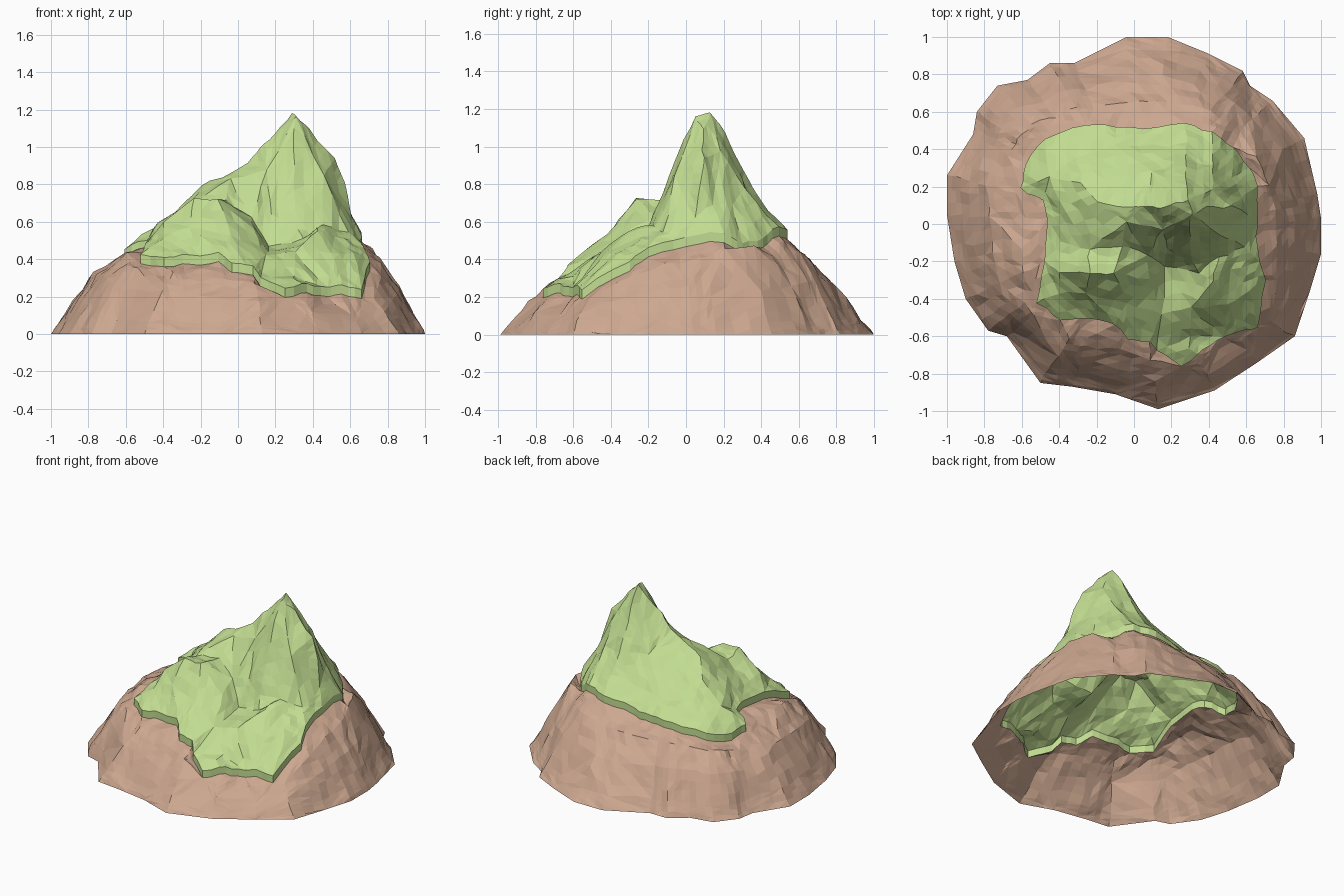
import bpy
import bmesh
import math
from mathutils import Vector, noise
from mathutils.geometry import delaunay_2d_cdt

cube = bpy.data.objects.get("Cube")
if cube:
    bpy.data.objects.remove(cube, do_unlink=True)

LIP = 0.05        # thickness of the grass edge
ROUGH = 0.017     # strength of the rock noise


def make_material(name, rgb):
    mat = bpy.data.materials.new(name)
    mat.use_nodes = True
    colour = (*rgb, 1.0)
    mat.diffuse_color = colour
    shader = mat.node_tree.nodes["Principled BSDF"]
    shader.inputs["Base Color"].default_value = colour
    shader.inputs["Roughness"].default_value = 0.9
    return mat


def points(rows):
    """Turn (x, y, z) rows in hundredths into vectors."""
    return [Vector(row) / 100 for row in rows]


def inside(p, loop):
    """Even-odd test of a point against a closed outline, seen from above."""
    result = False
    for a, b in zip(loop, loop[1:] + loop[:1]):
        if (a.y > p.y) != (b.y > p.y):
            if p.x < a.x + (p.y - a.y) * (b.x - a.x) / (b.y - a.y):
                result = not result
    return result


def rocky_sheet(name, loops, inner, keep, mat, lip=False):
    """Triangulate points between outlines, refine and roughen the surface."""
    pts, edges = [], []
    for loop in loops:
        start, count = len(pts), len(loop)
        edges += [(start + i, start + (i + 1) % count) for i in range(count)]
        pts += loop
    pts = pts + inner
    cdt = delaunay_2d_cdt([p.to_2d() for p in pts], edges, [], 0, 1e-5)
    bm = bmesh.new()
    verts = []
    for co, source in zip(cdt[0], cdt[3]):
        z = pts[source[0]].z if source else 0.4
        verts.append(bm.verts.new((co.x, co.y, z)))
    for face in cdt[2]:
        centre = sum((verts[i].co for i in face), Vector()) / len(face)
        if keep(centre):
            bm.faces.new([verts[i] for i in face])
    bmesh.ops.delete(bm, geom=[v for v in bm.verts if not v.link_faces],
                     context='VERTS')
    bmesh.ops.subdivide_edges(bm, edges=bm.edges[:], cuts=2, use_grid_fill=True)
    bmesh.ops.triangulate(bm, faces=bm.faces[:])

    # The noise depends on x and y only, so neighbouring sheets stay joined
    for v in bm.verts:
        if v.co.z > 0.001:
            spot = Vector((v.co.x, v.co.y, 0)) * 15
            v.co += noise.noise_vector(spot) * ROUGH

    # Vertical edge hanging from the rim of the sheet
    if lip:
        rim = [e for e in bm.edges if e.is_boundary]
        low = {}
        for e in rim:
            for v in e.verts:
                if v not in low:
                    low[v] = bm.verts.new(v.co - Vector((0, 0, LIP)))
        for e in rim:
            corner = e.link_loops[0]
            a, b = corner.vert, corner.link_loop_next.vert
            bm.faces.new((b, a, low[a], low[b]))

    mesh = bpy.data.meshes.new(name)
    bm.to_mesh(mesh)
    bm.free()
    mesh.materials.append(mat)
    obj = bpy.data.objects.new(name, mesh)
    bpy.context.collection.objects.link(obj)
    return obj


grass = make_material("light grass green", (0.54, 0.72, 0.285))
earth = make_material("dusty brown", (0.61, 0.39, 0.28))

# Outline of the mountain foot
foot = points([(x, y, 0) for x, y in (
    (-4, 100), (18, 100), (40, 91), (58, 82), (62, 74), (74, 66), (91, 46),
    (98, 16), (100, 3), (100, -16), (94, -36), (86, -60), (66, -74),
    (43, -89), (13, -99), (-10, -91), (-33, -87), (-50, -85), (-68, -60),
    (-78, -57), (-90, -40), (-96, -20), (-100, 5), (-100, 26), (-86, 48),
    (-84, 60), (-73, 74), (-57, 77), (-45, 86), (-32, 86))])

# Line where the grass meets the earth
grass_line = points([
    (-61, 19, 41), (-59, 32, 38), (-48, 46, 41), (-26, 54, 45), (-10, 52, 45),
    (5, 51, 47), (27, 54, 51), (42, 49, 52), (53, 41, 46), (62, 30, 44),
    (66, 20, 50), (66, 0, 47), (67, -20, 42), (71, -30, 34), (66, -55, 20),
    (55, -58, 21), (48, -61, 19), (37, -67, 22), (26, -76, 20), (12, -68, 25),
    (8, -63, 32), (-3, -62, 33), (-10, -53, 38), (-25, -50, 37),
    (-39, -52, 36), (-52, -42, 38), (-47, -20, 45), (-46, 2, 47),
    (-49, 13, 45)])

# Main summit with its steep front wall
summit = points([
    (29, 13, 118), (31, 5, 117), (38, 9, 109), (52, 9, 93), (57, 8, 80),
    (61, 4, 62), (20, 10, 107), (12, 9, 99), (6, 9, 91), (30, -4, 97),
    (30, -12, 77), (31, -20, 58), (46, -5, 85), (46, -17, 59), (16, -3, 88),
    (17, -13, 64), (28, 20, 107), (28, 28, 92), (42, 18, 98)])

# Hollow below the wall and the shelf in front of it
hollow = points([
    (17, -22, 47), (35, -26, 51), (42, -31, 55), (52, -25, 52), (59, -13, 54),
    (30, -45, 44), (50, -43, 43), (30, -60, 32), (15, -48, 42), (62, -35, 43),
    (55, -50, 33), (8, -29, 56), (7, -16, 63)])

# Lower shoulder on the other side, with a dip behind its crest
shoulder = points([
    (-10, -26, 72), (-24, -27, 73), (-40, -26, 60), (-25, -37, 57),
    (-41, -37, 52), (-4, -43, 53), (-24, -13, 69), (-40, -10, 56),
    (-7, -12, 72), (-4, 1, 83), (-3, 9, 87), (-36, 6, 63), (-20, 11, 79)])

# Slope behind the summit
back_slope = points([
    (-46, 25, 57), (-31, 36, 60), (-28, 22, 69), (-10, 25, 74), (-10, 42, 59),
    (10, 28, 80), (10, 42, 62), (28, 35, 78), (29, 43, 66), (42, 31, 77),
    (52, 25, 70), (58, 15, 69)])

# Crags and gullies of bare earth just outside the grass
crags = points([(-58, 3, 42), (-60, -14, 44), (-67, 12, 38), (65, 37, 47),
                (72, 20, 46)])

# Slope points between the foot and the grass line, fuller on one side
rim_samples = [a.lerp(b, i / 4) for i in range(4)
               for a, b in zip(grass_line, grass_line[1:] + grass_line[:1])]
flank = []
for p in foot:
    top = min(rim_samples, key=lambda q: p.to_2d().angle(q.to_2d()))
    fullness = max(0, -p.x) * 0.16
    for t, height in ((0.14, 0.16), (0.42, 0.54), (0.72, 0.84)):
        mid = p.lerp(top, t)
        mid.z = top.z * (height + fullness * math.sin(math.pi * t))
        near = min((mid - c).to_2d().length for c in crags)
        if near > 0.07 and not inside(mid, grass_line):
            flank.append(mid)

rocky_sheet("earth_slope", [foot, grass_line], flank + crags,
            lambda c: inside(c, foot) and not inside(c, grass_line), earth)

grass_rim = [p + Vector((0, 0, LIP)) for p in grass_line]
rocky_sheet("grass_cap", [grass_rim], summit + hollow + shoulder + back_slope,
            lambda c: inside(c, grass_line), grass, lip=True)
